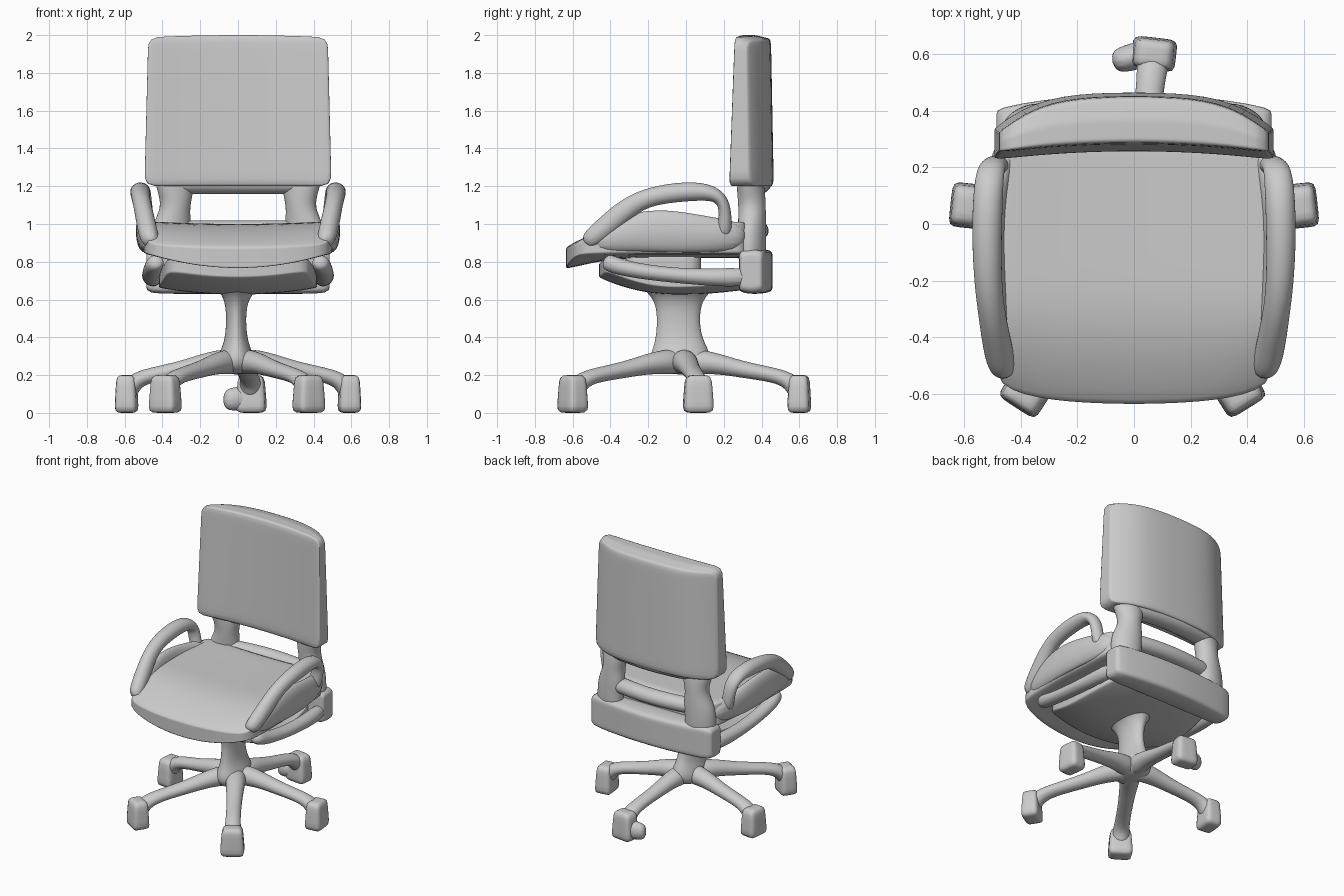
import bpy, bmesh, math
from mathutils import Vector


def finish(name, bm, levels=1):
    bmesh.ops.recalc_face_normals(bm, faces=bm.faces)
    me = bpy.data.meshes.new(name)
    bm.to_mesh(me)
    bm.free()
    for p in me.polygons:
        p.use_smooth = True
    ob = bpy.data.objects.new(name, me)
    bpy.context.collection.objects.link(ob)
    sub = ob.modifiers.new("smooth", 'SUBSURF')
    sub.levels = sub.render_levels = levels
    return ob


def pad(name, shape, cuts=9):
    """Soft block: a gridded cube, shape(u, v, w) with -1..1 gives the position."""
    bm = bmesh.new()
    bmesh.ops.create_cube(bm, size=2)
    bmesh.ops.subdivide_edges(bm, edges=bm.edges[:], cuts=cuts, use_grid_fill=True)
    for v in bm.verts:
        v.co = shape(*v.co)
    return finish(name, bm)


def block(name, c, s, cuts=3):
    return pad(name, lambda u, v, w: Vector((c[0] + s[0]*u, c[1] + s[1]*v, c[2] + s[2]*w)), cuts)


def loft(name, pts, side, n=12):
    """Tube through (x, y, z, half width along side, half height)."""
    bm = bmesh.new()
    side = Vector(side).normalized()
    pos = [Vector(p[:3]) for p in pts]
    rings = []
    for i, p in enumerate(pts):
        t = pos[min(i + 1, len(pts) - 1)] - pos[max(i - 1, 0)]
        up = t.cross(side).normalized()
        rings.append([bm.verts.new(pos[i] + side*p[3]*math.cos(a) + up*p[4]*math.sin(a))
                      for a in (2*math.pi*k/n for k in range(n))])
    for a, b in zip(rings, rings[1:]):
        for k in range(n):
            bm.faces.new((a[k], a[(k + 1) % n], b[(k + 1) % n], b[k]))
    bm.faces.new(rings[0])
    bm.faces.new(rings[-1])
    return finish(name, bm, 2)


# Backrest: bowed panel, thick in the middle and thin at the sides
def back_shape(u, v, w):
    low = (1 - w) / 2
    front = 0.285 - 0.03*u*u - 0.03*low
    rear = 0.45 + 0.015*low - 0.1*u**4 - 0.025*u*u
    hw = 0.475 + 0.02*low
    z = 1.6 + 0.4*w - 0.012*u*u*max(0, w)**4 - 0.02*max(0, v)*max(0, w)**4
    return Vector((hw*u, front + (rear - front)*(v + 1)/2, z))
pad("backrest", back_shape)


# Seat: cushion with waterfall front edge and rounded plan
def seat_shape(u, v, w):
    f = max(0, (-v - 0.2) / 0.8)
    top = 1.015 - 0.12*f*f - 0.015*(1 - u*u)
    bottom = 0.84 - 0.06*f*f*(1 - u*u) - 0.02*(1 - u*u)
    hw = 0.5 - 0.03*max(0, v)
    y = -0.14 + 0.46*v - 0.035*(1 - u*u)*f + 0.03*f*u**6
    return Vector((hw*u*(1 - 0.05*f**6), y, bottom + (top - bottom)*(w + 1)/2))
pad("seat", seat_shape)


# Under-seat tray: shallow dish above the column
def tray_shape(u, v, w):
    r = min(1, 0.6*u*u + 0.5*v*v)
    front = max(0, -v)**2 * 0.06
    return Vector((0.42*u*(1 - 0.12*v*v), -0.06 + 0.4*v*(1 - 0.1*u*u),
                   0.665 + 0.06*r + front + 0.04*w))
pad("under_seat_tray", tray_shape)
block("tilt_mechanism", (0, -0.12, 0.76), (0.22, 0.2, 0.1))


# Lower rear panel
def rear_shape(u, v, w):
    return Vector((0.485*u, 0.37 + 0.09*v - 0.05*u*u*(v + 1)/2, 0.75 + 0.12*w*(1 - 0.12*v*v)))
pad("lower_rear_panel", rear_shape, 5)

# Bars across the rear frame
for name, z, h, r in (("frame_upper_bar", 1.215, 0.06, 0.075),
                      ("frame_lower_bar", 0.965, 0.055, 0.06)):
    loft(name, [(-0.42, 0.325, z, h, r), (-0.2, 0.37, z, h, r), (0, 0.385, z, h, r),
                (0.2, 0.37, z, h, r), (0.42, 0.325, z, h, r)], (0, 0, 1))

for s, tag in ((-1, "left"), (1, "right")):
    # Uprights joining seat, rear panel and backrest
    loft("back_upright_" + tag,
         [(s*0.36, 0.35, 0.72, 0.11, 0.07), (s*0.365, 0.35, 0.9, 0.11, 0.075),
          (s*0.35, 0.35, 1.0, 0.11, 0.075), (s*0.33, 0.35, 1.09, 0.075, 0.075),
          (s*0.33, 0.345, 1.18, 0.105, 0.075), (s*0.35, 0.325, 1.3, 0.12, 0.06)], (1, -0.3*s, 0))
    # Armrest loop
    loft("armrest_" + tag,
         [(s*0.46, -0.54, 0.89, 0.05, 0.05), (s*0.48, -0.44, 0.97, 0.055, 0.06),
          (s*0.5, -0.33, 1.07, 0.05, 0.06), (s*0.515, -0.22, 1.14, 0.05, 0.05),
          (s*0.52, -0.05, 1.17, 0.055, 0.055), (s*0.515, 0.12, 1.175, 0.055, 0.05),
          (s*0.505, 0.2, 1.13, 0.05, 0.035), (s*0.49, 0.21, 1.03, 0.045, 0.035),
          (s*0.47, 0.2, 0.92, 0.045, 0.045)], (1, 0, 0))
    # Lower side rail from the seat front to the rear panel
    loft("side_rail_" + tag,
         [(s*0.43, -0.44, 0.81, 0.05, 0.05), (s*0.45, -0.36, 0.77, 0.05, 0.045),
          (s*0.46, -0.15, 0.735, 0.05, 0.04), (s*0.46, 0.12, 0.715, 0.05, 0.045),
          (s*0.44, 0.36, 0.72, 0.05, 0.06)], (1, 0, 0))
    # Side blade where the arm meets the seat
    loft("arm_side_blade_" + tag,
         [(s*0.465, -0.5, 0.89, 0.045, 0.05), (s*0.49, -0.3, 0.96, 0.05, 0.11),
          (s*0.5, -0.1, 0.965, 0.045, 0.12), (s*0.49, 0.1, 0.945, 0.045, 0.1),
          (s*0.43, 0.33, 0.93, 0.06, 0.08)], (1, 0, 0))

# Column: flat blade flaring at both ends
loft("column", [(-0.01, -0.03, 0.2, 0.1, 0.12), (-0.01, -0.03, 0.28, 0.11, 0.18),
                (-0.01, -0.035, 0.36, 0.07, 0.14), (-0.01, -0.04, 0.44, 0.055, 0.118),
                (-0.01, -0.04, 0.57, 0.055, 0.118), (-0.005, -0.04, 0.64, 0.09, 0.17),
                (0, -0.04, 0.69, 0.16, 0.24)], (1, 0, 0))

# Five-star base: leg, and a chunky foot at each tip
feet = [(0.07, 0.6), (0.59, 0.065), (0.375, -0.6), (-0.385, -0.6), (-0.59, 0.065)]
for i, (fx, fy) in enumerate(feet):
    side = (-fy, fx, 0)
    path = [(0.0, 0.27, 0.08, 0.08), (0.25, 0.27, 0.065, 0.06), (0.5, 0.23, 0.052, 0.045),
            (0.8, 0.2, 0.05, 0.04), (0.94, 0.165, 0.058, 0.05), (1.0, 0.09, 0.062, 0.055)]
    loft(f"base_leg_{i + 1}", [(fx*t, fy*t - 0.02*(1 - t), z, w, h) for t, z, w, h in path], side)
    d = Vector((fx, fy)).normalized()

    def foot_shape(u, v, w, fx=fx, fy=fy, d=d):
        a, b = 0.055*u*(1 - 0.1*w), 0.075*v*(1 - 0.1*w)
        return Vector((fx + d.x*a - d.y*b, fy + d.y*a + d.x*b, 0.1 + 0.1*w))
    pad(f"base_foot_{i + 1}", foot_shape, 2)

# Rear foot hooks sideways
loft("rear_foot_hook", [(0.06, 0.61, 0.08, 0.07, 0.05), (0.0, 0.59, 0.075, 0.065, 0.05),
                        (-0.08, 0.57, 0.07, 0.06, 0.045)], (0, 0, 1))
